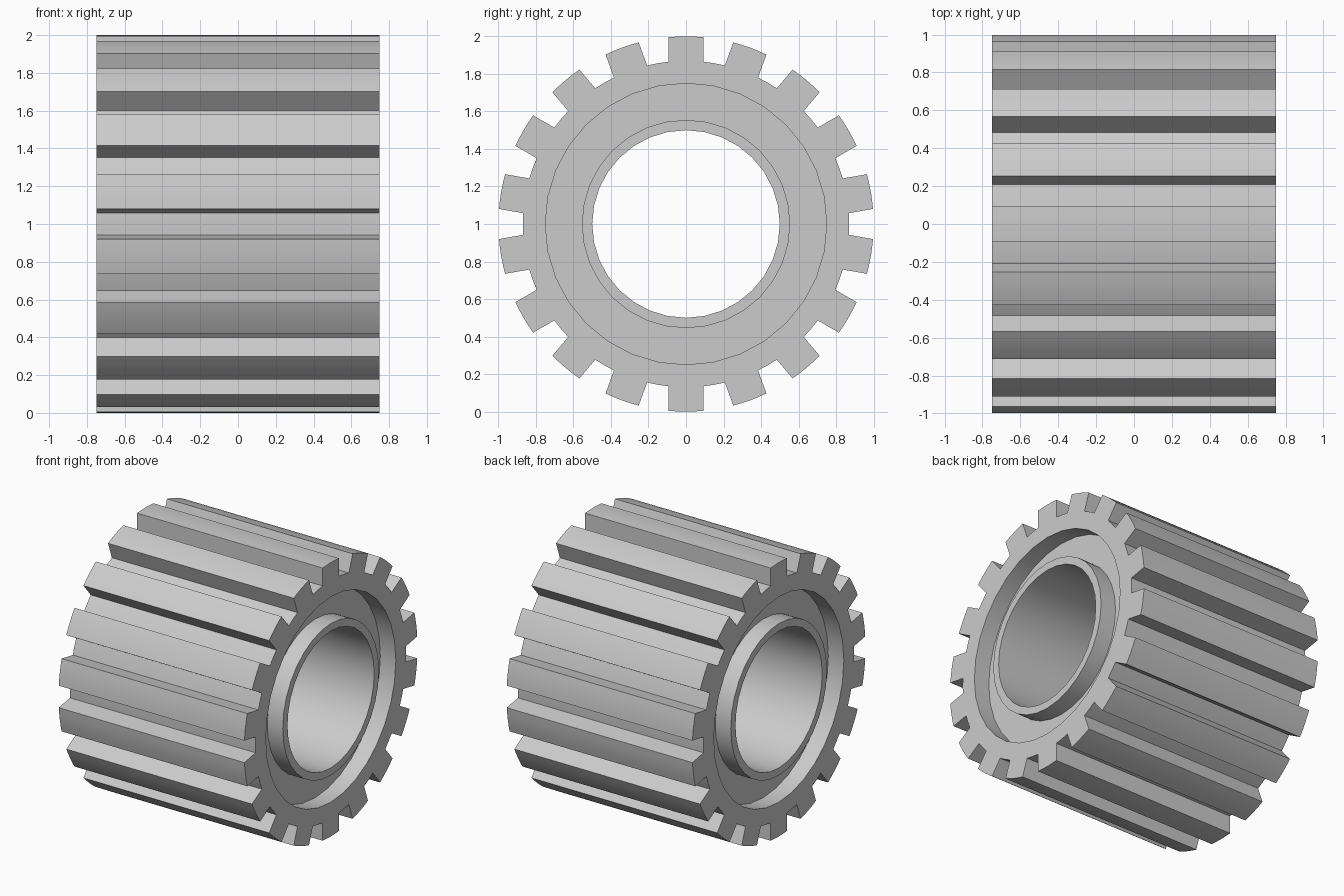
import bpy
import bmesh
from math import sin, cos, pi, asin

cube = bpy.data.objects.get("Cube")
if cube:
    bpy.data.objects.remove(cube, do_unlink=True)

TEETH = 18
HALF_LENGTH = 0.75
TIP_RADIUS, ROOT_RADIUS = 1.0, 0.87
TOOTH_HALF_WIDTH = 0.094
RECESS_RADIUS, HUB_RADIUS, BORE_RADIUS = 0.75, 0.555, 0.5
RECESS_DEPTH = 0.125
SEGMENTS = 32

steel = bpy.data.materials.new("plain grey steel")
steel.use_nodes = True
grey = (0.6, 0.6, 0.6, 1)
steel.diffuse_color = grey
steel.node_tree.nodes["Principled BSDF"].inputs["Base Color"].default_value = grey

bm = bmesh.new()


def arc(radius, start, end, steps):
    """Points as (radius, angle) along an arc."""
    return [(radius, start + (end - start) * i / steps) for i in range(steps + 1)]


def ring(x, points):
    """Closed loop of vertices around the gear axis; angle 0 points up."""
    return [bm.verts.new((x, r * sin(a), 1 + r * cos(a))) for r, a in points]


def bridge(a, b):
    """Quads between two matching loops."""
    n = len(a)
    for i in range(n):
        j = (i + 1) % n
        bm.faces.new((a[i], a[j], b[j], b[i]))


def loop_edges(loop):
    return [bm.edges.get((loop[i - 1], loop[i])) for i in range(len(loop))]


# Toothed outline: parallel-sided teeth with rounded tips
tip = asin(TOOTH_HALF_WIDTH / TIP_RADIUS)
root = asin(TOOTH_HALF_WIDTH / ROOT_RADIUS)
pitch = 2 * pi / TEETH
outline = []
for t in range(TEETH):
    c = t * pitch
    outline += arc(TIP_RADIUS, c - tip, c + tip, 4)
    outline += arc(ROOT_RADIUS, c + root, c + pitch - root, 2)
outer = {side: ring(side * HALF_LENGTH, outline) for side in (1, -1)}
bridge(outer[1], outer[-1])

# Recessed ends, raised hub rims and bore as one turned profile
floor_x = HALF_LENGTH - RECESS_DEPTH
half = [(HALF_LENGTH, RECESS_RADIUS), (floor_x, RECESS_RADIUS),
        (floor_x, HUB_RADIUS), (HALF_LENGTH, HUB_RADIUS),
        (HALF_LENGTH, BORE_RADIUS)]
profile = half + [(-x, r) for x, r in reversed(half)]
rings = [ring(x, [(r, 2 * pi * i / SEGMENTS) for i in range(SEGMENTS)])
         for x, r in profile]
for a, b in zip(rings, rings[1:]):
    bridge(a, b)

# Flat end faces between the toothed outline and the recess
for side, inner in ((1, rings[0]), (-1, rings[-1])):
    bmesh.ops.triangle_fill(bm, use_beauty=True, normal=(side, 0, 0),
                            edges=loop_edges(outer[side]) + loop_edges(inner))

bmesh.ops.recalc_face_normals(bm, faces=bm.faces)
mesh = bpy.data.meshes.new("gear_wheel")
bm.to_mesh(mesh)
bm.free()
mesh.materials.append(steel)

gear = bpy.data.objects.new("gear_wheel", mesh)
bpy.context.collection.objects.link(gear)
bpy.ops.object.select_all(action="DESELECT")
gear.select_set(True)
bpy.context.view_layer.objects.active = gear
bpy.ops.object.shade_smooth_by_angle(angle=pi / 6)
